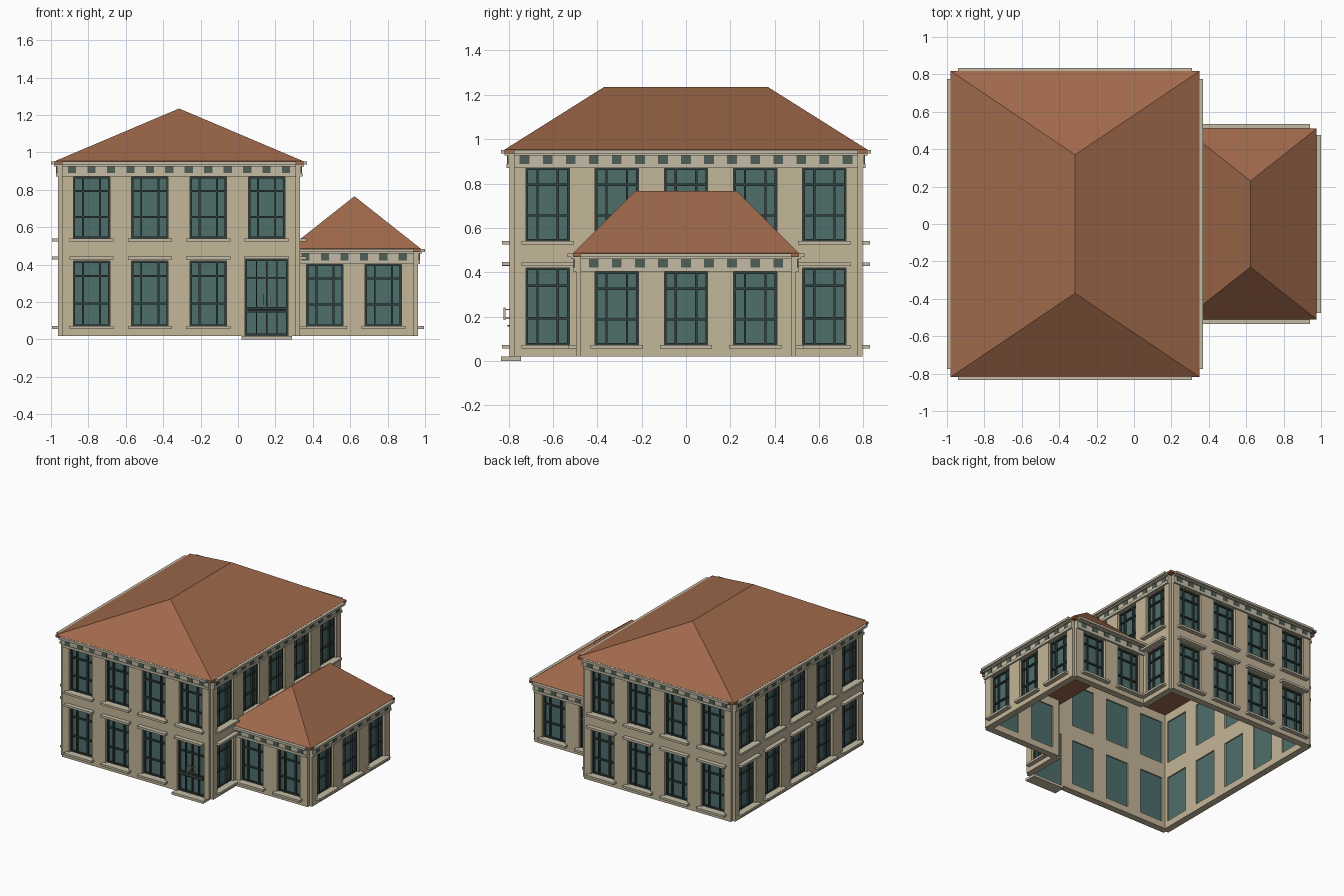
import bpy, bmesh

if "Cube" in bpy.data.objects:
    bpy.data.objects.remove(bpy.data.objects["Cube"])

COLORS = {
    "wall": (0.55, 0.465, 0.315, 1), "trim": (0.55, 0.50, 0.38, 1),
    "glass": (0.077, 0.156, 0.150, 1), "frame": (0.03, 0.05, 0.045, 1),
    "vent": (0.08, 0.115, 0.09, 1), "roof": (0.35, 0.14, 0.07, 1),
}
MATS = {}
for key, col in COLORS.items():
    MATS[key] = bpy.data.materials.new(key)
    MATS[key].diffuse_color = col

PITCH, HALF = 0.312, 0.0975      # window spacing and half width
WALL_IN, WALL_OUT = -0.03, 0.022  # wall depth around the core plane
parts = {}


def part(name, mat):
    if name not in parts:
        parts[name] = (bmesh.new(), mat)
    return parts[name][0]


class Side:
    """A wall plane: u runs along it, d points outward, z is up."""
    def __init__(self, axis, plane, sign):
        self.axis, self.plane, self.sign = axis, plane, sign

    def pt(self, u, d, z):
        p = self.plane + self.sign * d
        return (u, p, z) if self.axis == "x" else (p, u, z)

    def box(self, bm, u0, u1, d0, d1, z0, z1):
        v = [bm.verts.new(self.pt(u, d, z)) for z in (z0, z1)
             for u, d in ((u0, d0), (u1, d0), (u1, d1), (u0, d1))]
        bm.faces.new(v[:4])
        bm.faces.new(v[4:])
        for i in range(4):
            j = (i + 1) % 4
            bm.faces.new((v[i], v[j], v[j + 4], v[i + 4]))

    def panel(self, bm, u0, u1, z0, z1, holes):
        """Wall slab with rectangular openings."""
        us = sorted({u0, u1} | {h[0] for h in holes} | {h[1] for h in holes})
        zs = sorted({z0, z1} | {h[2] for h in holes} | {h[3] for h in holes})
        grid, faces = {}, []

        def vert(i, j):
            if (i, j) not in grid:
                grid[i, j] = bm.verts.new(self.pt(us[i], WALL_IN, zs[j]))
            return grid[i, j]
        for i in range(len(us) - 1):
            for j in range(len(zs) - 1):
                cu, cz = (us[i] + us[i + 1]) / 2, (zs[j] + zs[j + 1]) / 2
                if any(h[0] < cu < h[1] and h[2] < cz < h[3] for h in holes):
                    continue
                faces.append(bm.faces.new((vert(i, j), vert(i + 1, j),
                                           vert(i + 1, j + 1), vert(i, j + 1))))
        new = bmesh.ops.extrude_face_region(bm, geom=faces, use_keep_orig=True)["geom"]
        a, b = self.pt(0, 0, 0), self.pt(0, WALL_OUT - WALL_IN, 0)
        bmesh.ops.translate(bm, vec=[q - p for p, q in zip(a, b)],
                            verts=[g for g in new if isinstance(g, bmesh.types.BMVert)])


def window(s, name, c, z0, z1, lintel):
    """Glass, frame with bars, sill and optional lintel."""
    h = z1 - z0
    s.box(part(name + "_window_glass", "glass"), c - HALF, c + HALF, -0.02, -0.012, z0, z1)
    fr = part(name + "_window_frames", "frame")
    for e in (-HALF + 0.005, -0.046, 0.046, HALF - 0.005):
        s.box(fr, c + e - 0.005, c + e + 0.005, -0.012, 0.004, z0, z1)
    for z in (z0 + 0.005, z0 + 0.35 * h, z0 + 0.77 * h, z1 - 0.005):
        s.box(fr, c - HALF, c + HALF, -0.012, 0.002, z - 0.005, z + 0.005)
    tr = part(name + "_sills_and_lintels", "trim")
    s.box(tr, c - 0.118, c + 0.118, -0.01, 0.055, z0 - 0.015, z0 + 0.001)
    if lintel:
        s.box(tr, c - 0.118, c + 0.118, 0.0, 0.055, z1 + 0.008, z1 + 0.025)


def cornice(s, name, u0, u1, top, centres):
    """Stepped eaves moulding with a row of dark square blocks."""
    tr = part(name + "_cornice", "trim")
    for d, za, zb in ((0.034, -0.082, -0.064), (0.028, -0.064, -0.027),
                      (0.043, -0.027, -0.018), (0.06, -0.018, -0.001)):
        s.box(tr, u0, u1, 0.0, d, top + za, top + zb)
    for c in centres:
        for k in (-1, 0, 1):
            v = c + k * PITCH / 3
            s.box(part(name + "_frieze_blocks", "vent"),
                  v - 0.022, v + 0.022, 0.01, 0.032, top - 0.064, top - 0.027)


def wall(s, name, u0, u1, top, centres, windows, extra=()):
    """One complete side; windows are (centre, z0, z1, lintel)."""
    holes = [(c - HALF, c + HALF, z0, z1) for c, z0, z1, _ in windows] + list(extra)
    s.panel(part(name + "_walls", "wall"), u0, u1, 0.02, top - 0.015, holes)
    for w in windows:
        window(s, name, *w)
    cornice(s, name, u0, u1, top, centres)


def hip_roof(name, x0, x1, hy, eave, ridge_z, ridge_y):
    bm = part(name, "roof")
    cx = (x0 + x1) / 2
    ring = ((x0, -hy), (x1, -hy), (x1, hy), (x0, hy))
    lo = [bm.verts.new((x, y, eave - 0.017)) for x, y in ring]
    up = [bm.verts.new((x, y, eave)) for x, y in ring]
    f, b = (bm.verts.new((cx, s * ridge_y, ridge_z)) for s in (-1, 1))
    bm.faces.new(lo)
    for i in range(4):
        j = (i + 1) % 4
        bm.faces.new((lo[i], lo[j], up[j], up[i]))
    for face in ((up[0], up[1], f), (up[1], up[2], b, f),
                 (up[2], up[3], b), (up[3], up[0], f, b)):
        bm.faces.new(face)


# Main block, two storeys
X0, X1, Y, TOP = -0.94, 0.31, 0.775, 0.953
WX, WY, WTOP = 0.94, 0.475, 0.486
cols = [-0.783 + i * PITCH for i in range(4)]
rows = [(i - 2) * PITCH for i in range(5)]
DOOR = cols[3]


def upper(cs):
    return [(c, 0.54, 0.87, False) for c in cs]


def lower(cs):
    return [(c, 0.07, 0.42, True) for c in cs]


front = Side("x", -Y, -1)
wall(front, "main", X0, X1, TOP, cols, upper(cols) + lower(cols[:3]),
     [(DOOR - 0.115, DOOR + 0.115, 0.02, 0.43)])
wall(Side("x", Y, 1), "main", X0, X1, TOP, cols, upper(cols) + lower(cols))
wall(Side("y", X0, -1), "main", -Y, Y, TOP, rows, upper(rows) + lower(rows))
wall(Side("y", X1, 1), "main", -Y, Y, TOP, rows,
     upper(rows) + lower([rows[0], rows[4]]), [(-WY, WY, 0.02, 0.47)])
hip_roof("main_roof", X0 - 0.04, X1 + 0.04, Y + 0.043, TOP, 1.235, 0.37)

# Single storey wing, open to the main block
wcols = [DOOR + PITCH, DOOR + 2 * PITCH]


def wing(cs):
    return [(c, 0.07, 0.402, False) for c in cs]


for sign in (-1, 1):
    wall(Side("x", sign * WY, sign), "wing", X1, WX, WTOP, wcols, wing(wcols))
wall(Side("y", WX, 1), "wing", -WY, WY, WTOP, rows[1:4], wing(rows[1:4]))
hip_roof("wing_roof", 0.268, WX + 0.037, WY + 0.035, WTOP, 0.766, 0.23)

# Double front door with lintel, bars, handles and step
front.box(part("door_glass", "glass"), DOOR - 0.115, DOOR + 0.115, -0.02, -0.012, 0.02, 0.43)
df = part("door_frame", "frame")
for e, w in ((-0.11, 0.006), (-0.055, 0.003), (0, 0.004), (0.055, 0.003), (0.11, 0.006)):
    front.box(df, DOOR + e - w, DOOR + e + w, -0.012, 0.004, 0.02, 0.43)
for z, w in ((0.025, 0.006), (0.15, 0.005), (0.168, 0.005), (0.33, 0.004), (0.425, 0.006)):
    front.box(df, DOOR - 0.115, DOOR + 0.115, -0.012, 0.003, z - w, z + w)
front.box(df, DOOR - 0.1, DOOR + 0.1, 0.0, 0.03, 0.156, 0.162)
for e in (-0.017, 0.017):
    hd = part("door_handles", "trim")
    front.box(hd, DOOR + e - 0.003, DOOR + e + 0.003, 0.04, 0.047, 0.185, 0.24)
    for z in (0.19, 0.23):
        front.box(hd, DOOR + e - 0.003, DOOR + e + 0.003, -0.012, 0.04, z, z + 0.005)
front.box(part("door_lintel", "trim"), DOOR - 0.118, DOOR + 0.118, 0, 0.055, 0.431, 0.446)
front.box(part("door_step", "trim"), DOOR - 0.135, DOOR + 0.135, -0.03, 0.06, 0.0, 0.019)

# Turn the collected meshes into objects
for name, (bm, mat) in parts.items():
    bmesh.ops.recalc_face_normals(bm, faces=bm.faces)
    mesh = bpy.data.meshes.new(name)
    bm.to_mesh(mesh)
    bm.free()
    mesh.materials.append(MATS[mat])
    bpy.context.collection.objects.link(bpy.data.objects.new(name, mesh))

for m in bpy.data.materials:
    if m.users and not m.is_grease_pencil:
        m.use_nodes = True
        m.node_tree.nodes["Principled BSDF"].inputs["Base Color"].default_value = m.diffuse_color
